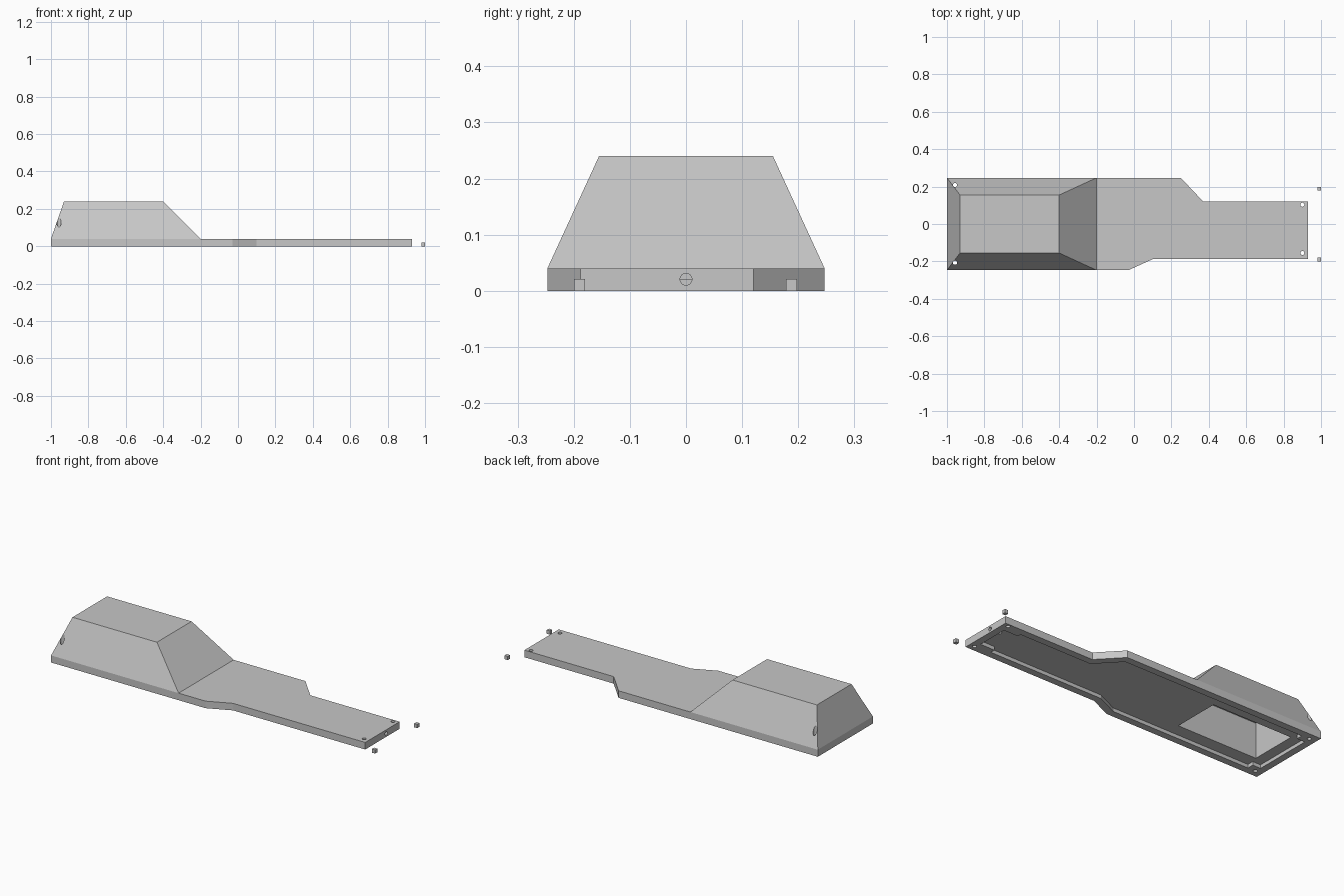
import bpy, bmesh
from mathutils import Vector, Matrix

cube = bpy.data.objects.get("Cube")
if cube:
    bpy.data.objects.remove(cube)

grey = bpy.data.materials.new("plain grey")
grey.use_nodes = True
grey.diffuse_color = (0.57, 0.57, 0.57, 1)
grey.node_tree.nodes["Principled BSDF"].inputs["Base Color"].default_value = grey.diffuse_color


def finish(name, bm):
    """Turn a bmesh into a grey object."""
    bmesh.ops.recalc_face_normals(bm, faces=bm.faces)
    mesh = bpy.data.meshes.new(name)
    bm.to_mesh(mesh)
    bm.free()
    mesh.materials.append(grey)
    obj = bpy.data.objects.new(name, mesh)
    bpy.context.collection.objects.link(obj)
    return obj


def prism(outline, z0, z1):
    """Extrude a flat outline upward."""
    bm = bmesh.new()
    face = bm.faces.new([bm.verts.new((x, y, z0)) for x, y in outline])
    top = bmesh.ops.extrude_face_region(bm, geom=[face])["geom"]
    verts = [v for v in top if isinstance(v, bmesh.types.BMVert)]
    bmesh.ops.translate(bm, verts=verts, vec=(0, 0, z1 - z0))
    if not any(len(f.verts) == len(outline) and f.calc_center_median().z < z0 + 1e-5 for f in bm.faces):
        bm.faces.new([v for v in bm.verts if v not in verts])
    return bm


def rectangle(x0, x1, y0, y1):
    return [(x0, y0), (x1, y0), (x1, y1), (x0, y1)]


def cylinder(location, radius, depth, axis="Z"):
    bm = bmesh.new()
    turn = Matrix.Rotation(1.570796, 4, "Y") if axis == "X" else Matrix()
    bmesh.ops.create_cone(bm, cap_ends=True, segments=24, radius1=radius, radius2=radius,
                          depth=depth, matrix=Matrix.Translation(location) @ turn)
    return bm


def cut(target, bm):
    """Subtract a cutter and discard it."""
    cutter = finish("cutter", bm)
    cutter.hide_render = True
    mod = target.modifiers.new("cut", "BOOLEAN")
    mod.operation = "DIFFERENCE"
    mod.solver = "EXACT"
    mod.object = cutter
    bpy.context.view_layer.objects.active = target
    bpy.ops.object.modifier_apply(modifier=mod.name)
    bpy.data.objects.remove(cutter)


# Flat stepped plate
W = 0.247
bm = prism([(-1, -W), (-0.03, -W), (0.10, -0.188), (0.93, -0.188),
            (0.93, 0.12), (0.37, 0.12), (0.25, W), (-1, W)], 0, 0.04)
bmesh.ops.bisect_plane(bm, geom=bm.verts[:] + bm.edges[:] + bm.faces[:],
                       plane_co=(-0.2, 0, 0), plane_no=(1, 0, 0))
bmesh.ops.recalc_face_normals(bm, faces=bm.faces)

# Tapered hood raised from the wide end
roof = next(f for f in bm.faces
            if f.normal.z > 0.9 and f.calc_center_median().x < -0.2)
bmesh.ops.inset_individual(bm, faces=[roof], thickness=0.02, depth=0)
for v in roof.verts:
    v.co = Vector((-0.93 if v.co.x < -0.6 else -0.4,
                   0.155 if v.co.y > 0 else -0.155, 0.24))
housing = finish("housing", bm)

# Underside recess, notched to leave screw bosses in the corners
cut(housing, prism([(-0.96, -0.17), (-0.91, -0.17), (-0.91, -0.207), (-0.04, -0.207),
                    (0.09, -0.148), (0.80, -0.148), (0.80, -0.12), (0.89, -0.12),
                    (0.89, 0.06), (0.80, 0.06), (0.80, 0.08), (0.35, 0.08),
                    (0.23, 0.207), (-0.91, 0.207), (-0.91, 0.17), (-0.96, 0.17)],
                   -0.02, 0.02))

# Deep pocket inside the hood
cut(housing, prism(rectangle(-0.9, -0.4, -0.135, 0.135), -0.03, 0.22))

# Screw holes and the cable hole in the narrow end
for x, y in [(-0.957, 0.209), (-0.957, -0.207), (0.9, 0.103), (0.9, -0.155)]:
    cut(housing, cylinder((x, y, 0.1), 0.011, 0.5))
cut(housing, cylinder((0.93, 0, 0.0205), 0.0105, 0.14, "X"))

# Loose spacer blocks beyond the narrow end
for side, y in (("left", 0.188), ("right", -0.19)):
    finish(side + "_spacer", prism(rectangle(0.98, 1, y - 0.01, y + 0.01), 0, 0.021))
